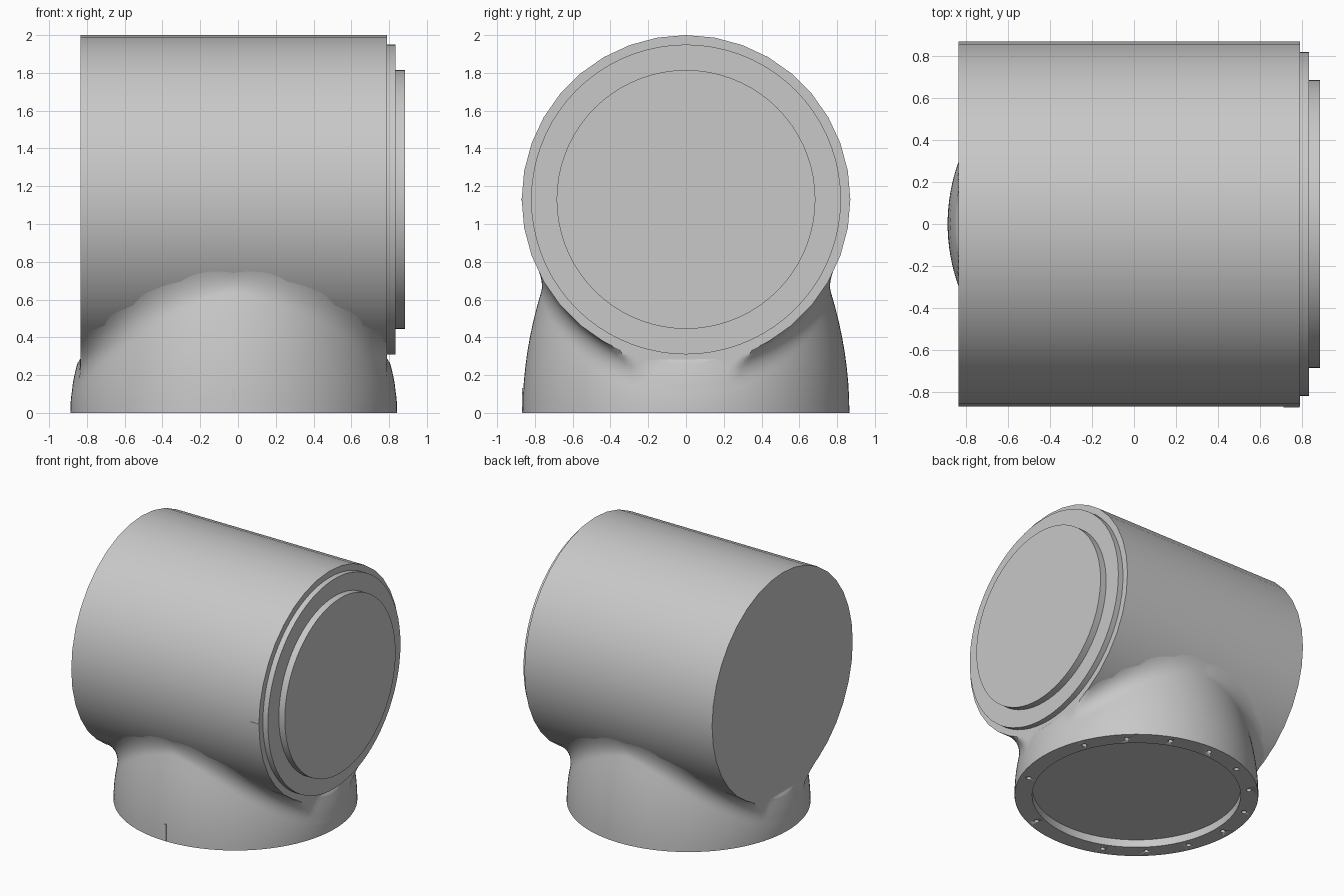
import bpy, bmesh
from math import sin, cos, pi, sqrt, radians
from mathutils import Matrix

cube = bpy.data.objects.get("Cube")
if cube:
    bpy.data.objects.remove(cube)

grey = bpy.data.materials.new("light grey")
grey.use_nodes = True
colour = (0.58, 0.58, 0.58, 1)
grey.diffuse_color = colour
grey.node_tree.nodes["Principled BSDF"].inputs["Base Color"].default_value = colour

CX = -0.0225          # centre of the body along x
AXIS_Z, R = 1.13, 0.87  # horizontal barrel axis and radius
HALF = 0.8125         # half length of the barrel
BASE_R = 0.865


def finish(name, bm, angle=30):
    bmesh.ops.recalc_face_normals(bm, faces=bm.faces)
    me = bpy.data.meshes.new(name)
    bm.to_mesh(me)
    bm.free()
    ob = bpy.data.objects.new(name, me)
    bpy.context.collection.objects.link(ob)
    me.materials.append(grey)
    bpy.ops.object.select_all(action='DESELECT')
    ob.select_set(True)
    bpy.context.view_layer.objects.active = ob
    bpy.ops.object.shade_smooth_by_angle(angle=radians(angle))
    return ob


def drum(name, x0, x1, radius, segments):
    """Closed cylinder along x."""
    bm = bmesh.new()
    place = Matrix.Translation(((x0 + x1) / 2, 0, AXIS_Z)) @ Matrix.Rotation(pi / 2, 4, 'Y')
    bmesh.ops.create_cone(bm, cap_ends=True, segments=segments, radius1=radius,
                          radius2=radius, depth=x1 - x0, matrix=place)
    return finish(name, bm)


def loft(name, rows, closed=False):
    """Skin a list of rings, each a list of points."""
    bm = bmesh.new()
    rings = [[bm.verts.new(p) for p in row] for row in rows]
    n = len(rings[0])
    pairs = list(zip(rings, rings[1:]))
    if closed:
        pairs.append((rings[-1], rings[0]))
    for a, b in pairs:
        for i in range(n):
            j = (i + 1) % n
            bm.faces.new((a[i], a[j], b[j], b[i]))
    return finish(name, bm)


# Barrel and stepped end cover
drum("barrel", CX - HALF, CX + HALF, R, 36)
drum("end_ring", CX + HALF - 0.02, 0.833, 0.82, 72)
drum("end_cap", 0.81, 0.885, 0.685, 72)


# Base neck: bulging wall that flows through a fillet into the barrel
def wall(a, z):
    return BASE_R - (0.24 + 0.30 * cos(a) ** 4) * z * z


def barrel_underside(y):
    return AXIS_Z - sqrt(max(0, (R - 0.004) ** 2 - y * y))


def neck_column(a, wall_steps=8, fillet_steps=10):
    z = 0.4
    for _ in range(30):
        z = (z + barrel_underside(wall(a, z) * sin(a))) / 2
    side = abs(cos(a))
    drop, reach = 0.06 + 0.12 * side, 0.04 + 0.11 * side
    pts = []
    for i in range(wall_steps):
        h = (z - drop) * i / wall_steps
        pts.append((wall(a, h), h))
    r2 = wall(a, z) + reach
    ctrl = [(wall(a, z - drop), z - drop), (wall(a, z), z),
            (r2, barrel_underside(r2 * sin(a)))]
    for i in range(fillet_steps + 1):
        t = i / fillet_steps
        w = ((1 - t) ** 2, 2 * t * (1 - t), t * t)
        pts.append(tuple(sum(k * c[d] for k, c in zip(w, ctrl)) for d in (0, 1)))
    column = []
    for r, h in pts:
        # trim the fillet flush with the barrel ends
        limit = max(HALF, wall(a, h) * side)
        x = max(-limit, min(limit, r * cos(a)))
        column.append((CX + x, r * sin(a), h))
    # tuck the last edge into the barrel
    column.append((CX + 0.98 * max(-HALF, min(HALF, r * cos(a))), r * sin(a), h + 0.04))
    return column


COLUMNS = 144
columns = [neck_column(2 * pi * i / COLUMNS) for i in range(COLUMNS)]
loft("base_neck", list(zip(*columns)))


# Mounting flange with a ring of bolt holes
def circle(radius, z, n=72):
    return [(CX + radius * cos(2 * pi * i / n), radius * sin(2 * pi * i / n), z)
            for i in range(n)]


flange = loft("mounting_flange", [circle(0.74, 0), circle(0.864, 0),
                                  circle(0.855, 0.08), circle(0.74, 0.08)], closed=True)
bm = bmesh.new()
for k in range(16):
    if k in (0, 12, 14):
        continue
    a = k * pi / 8
    bmesh.ops.create_cone(bm, cap_ends=True, segments=16, radius1=0.018, radius2=0.018, depth=0.1,
                          matrix=Matrix.Translation((CX + 0.8 * cos(a), 0.8 * sin(a), 0)))
cutter = finish("hole_cutter", bm)
cutter.hide_render = True
cutter.hide_set(True)
cut = flange.modifiers.new("bolt holes", 'BOOLEAN')
cut.object = cutter
cut.operation = 'DIFFERENCE'
cut.solver = 'EXACT'

# Recessed bottom plate
bm = bmesh.new()
bmesh.ops.create_cone(bm, cap_ends=True, segments=72, radius1=0.75, radius2=0.75, depth=0.02,
                      matrix=Matrix.Translation((CX, 0, 0.07)))
finish("bottom_plate", bm)


# Small alignment marks on the front
def mark(name, centre, size):
    bm = bmesh.new()
    bmesh.ops.create_cube(bm, size=1, matrix=Matrix.Translation(centre) @ Matrix.Diagonal((*size, 1)))
    finish(name, bm)


mark("base_mark", (CX, -0.863, 0.067), (0.014, 0.008, 0.13))
mark("barrel_mark", (0.75, -R, AXIS_Z), (0.075, 0.006, 0.012))
